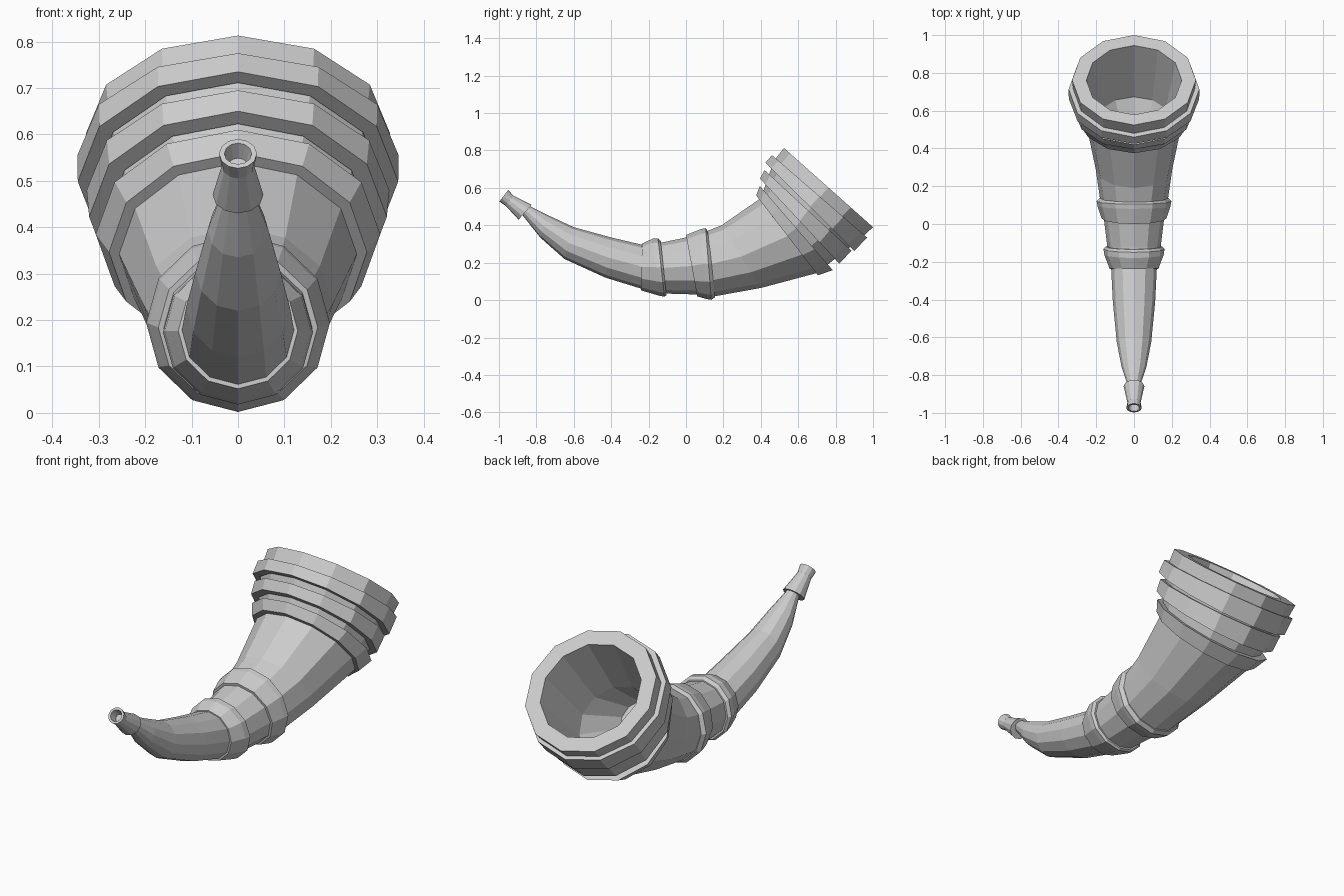
import bpy
import bmesh
from math import sin, cos, tau
from mathutils import Vector

SIDES = 12

old_cube = bpy.data.objects.get("Cube")
if old_cube:
    bpy.data.objects.remove(old_cube, do_unlink=True)

grey = bpy.data.materials.new("plain grey")
grey.use_nodes = True
grey.diffuse_color = (0.6, 0.6, 0.6, 1)
grey.node_tree.nodes["Principled BSDF"].inputs["Base Color"].default_value = grey.diffuse_color


def scaled(section, factor):
    """Shrink a section about its own centre."""
    y1, z1, y2, z2 = section
    cy, cz = (y1 + y2) / 2, (z1 + z2) / 2
    return tuple(c + (v - c) * factor for v, c in zip(section, (cy, cz, cy, cz)))


def add_ring(bm, section):
    """Circle whose upper and lower points lie on the centre plane."""
    upper, lower = Vector((0, *section[:2])), Vector((0, *section[2:]))
    centre, arm = (upper + lower) / 2, (upper - lower) / 2
    side = Vector((arm.length * 1.03, 0, 0))
    angles = [tau * i / SIDES for i in range(SIDES)]
    return [bm.verts.new(centre + arm * cos(a) + side * sin(a)) for a in angles]


def loft(name, sections, closed=False):
    """Skin the sections; closed joins the last to the first, otherwise cap."""
    bm = bmesh.new()
    rings = [add_ring(bm, s) for s in sections]
    pairs = list(zip(rings, rings[1:]))
    if closed:
        pairs.append((rings[-1], rings[0]))
    else:
        bm.faces.new(rings[0])
        bm.faces.new(rings[-1])
    for a, b in pairs:
        for i in range(SIDES):
            j = (i + 1) % SIDES
            bm.faces.new((a[i], a[j], b[j], b[i]))
    bmesh.ops.recalc_face_normals(bm, faces=bm.faces)
    mesh = bpy.data.meshes.new(name)
    bm.to_mesh(mesh)
    bm.free()
    mesh.materials.append(grey)
    obj = bpy.data.objects.new(name, mesh)
    bpy.context.collection.objects.link(obj)
    return obj


def band(name, sections, inner):
    """Raised hoop with a hidden inner wall."""
    inside = [scaled(s, inner) for s in reversed(sections)]
    return loft(name, sections + inside, closed=True)


# Horn: sections are upper y, z and lower y, z from the tip to the mouth
rim = (0.524, 0.813, 1.0, 0.39)
throat = (0.42, 0.5, 0.68, 0.2)
outside = [
    (-0.84, 0.505, -0.875, 0.455),
    (-0.74, 0.455, -0.78, 0.335),
    (-0.6, 0.39, -0.65, 0.22),
    (-0.4, 0.335, -0.43, 0.12),
    (-0.23, 0.295, -0.235, 0.06),
    (-0.12, 0.31, -0.11, 0.035),
    (0.0, 0.335, 0.06, 0.03),
    (0.09, 0.36, 0.15, 0.02),
    (0.19, 0.4, 0.4, 0.065),
    (0.4, 0.545, 0.7, 0.145),
    (0.47, 0.745, 0.93, 0.325),
]
inside = [scaled(rim, 0.77), scaled(throat, 0.95), (0.29, 0.37, 0.42, 0.2)]
loft("horn_body", outside + [rim] + inside)

# Three stepped hoops around the mouth
band("upper_mouth_hoop", [(0.46, 0.775, 0.968, 0.335), (0.425, 0.735, 0.9, 0.262)], 0.9)
band("middle_mouth_hoop", [(0.42, 0.695, 0.885, 0.265), (0.395, 0.65, 0.82, 0.195)], 0.88)
band("lower_mouth_hoop", [(0.395, 0.61, 0.785, 0.16), (0.375, 0.56, 0.705, 0.133)], 0.86)

# Two grip bands, each with a raised lip
band("rear_grip_band", [(0.12, 0.365, 0.155, 0.015), (0.105, 0.385, 0.135, 0.002),
                        (0.08, 0.38, 0.11, 0.006), (0.0, 0.348, 0.06, 0.02)], 0.85)
band("front_grip_band", [(-0.135, 0.315, -0.105, 0.026), (-0.15, 0.33, -0.115, 0.018),
                         (-0.18, 0.328, -0.145, 0.024), (-0.235, 0.302, -0.24, 0.052)], 0.85)

# Hollow mouthpiece
tip = (-0.95, 0.59, -0.998, 0.527)
neck = (-0.925, 0.56, -0.965, 0.505)
collar = (-0.825, 0.51, -0.895, 0.43)
loft("mouthpiece", [scaled(collar, 0.7), collar, neck, tip, scaled(tip, 0.72), scaled(neck, 0.6)])
